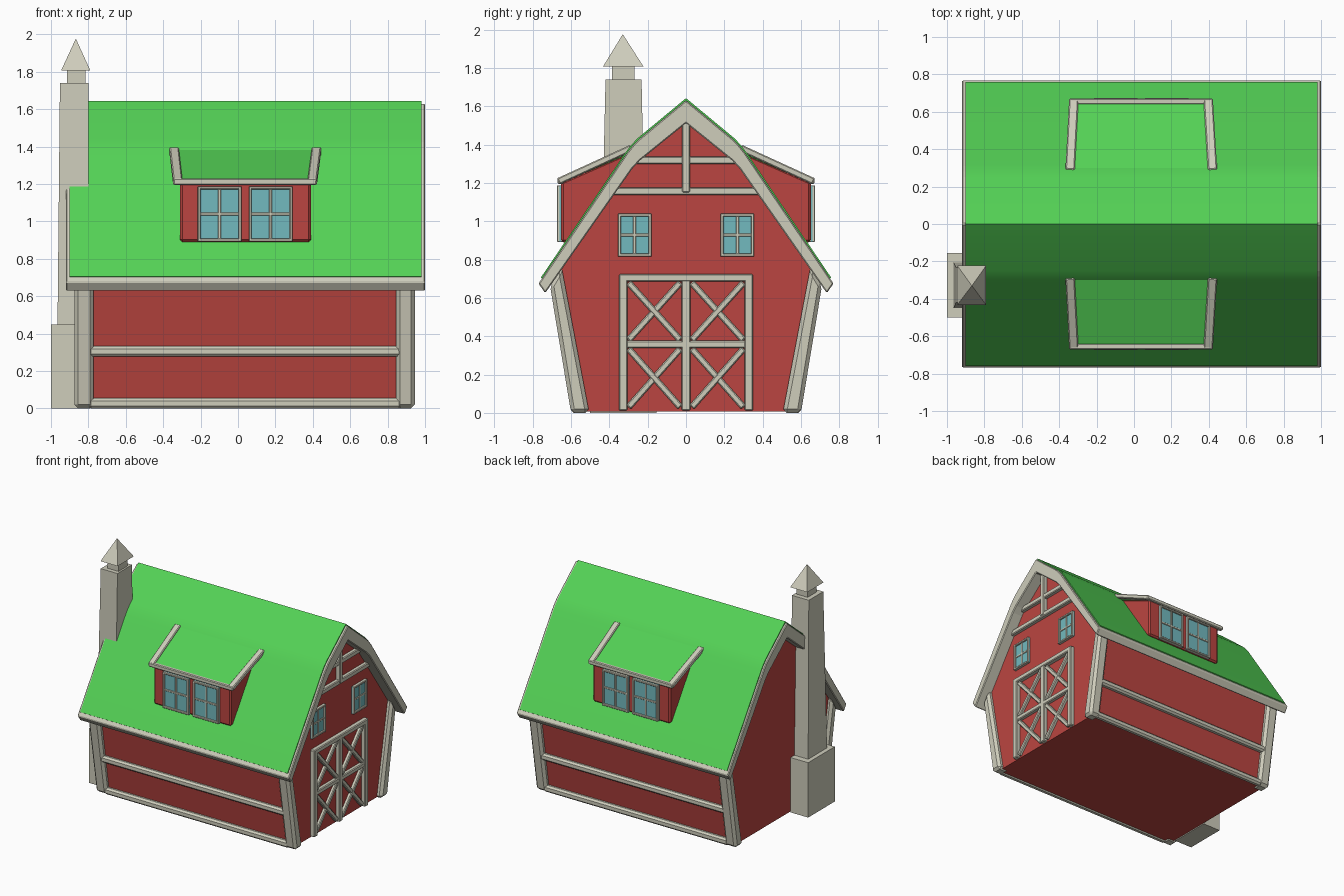
import bpy, bmesh, math
from mathutils import Vector

if "Cube" in bpy.data.objects:
    bpy.data.objects.remove(bpy.data.objects["Cube"])


def material(name, rgb):
    m = bpy.data.materials.new(name)
    m.diffuse_color = (*rgb, 1)
    m.use_nodes = True
    m.node_tree.nodes["Principled BSDF"].inputs["Base Color"].default_value = m.diffuse_color
    return m


RED = material("barn red", (0.50, 0.060, 0.052))
GREEN = material("roof green", (0.088, 0.64, 0.092))
TRIM = material("pale stone trim", (0.62, 0.61, 0.50))
GLASS = material("window blue", (0.17, 0.49, 0.52))


def finish(name, bm, mat, bevel=0.0, smooth=False):
    bmesh.ops.recalc_face_normals(bm, faces=bm.faces)
    me = bpy.data.meshes.new(name)
    bm.to_mesh(me)
    bm.free()
    me.materials.append(mat)
    ob = bpy.data.objects.new(name, me)
    bpy.context.collection.objects.link(ob)
    if bevel:
        mod = ob.modifiers.new("bevel", 'BEVEL')
        mod.width = bevel
        mod.segments = 1
    if smooth:
        bpy.context.view_layer.objects.active = ob
        ob.select_set(True)
        bpy.ops.object.shade_smooth_by_angle(angle=math.radians(30))
        ob.select_set(False)
    return ob


def prism(name, pts, x0, x1, mat, bevel=0.0, smooth=False):
    """Extrude a (y, z) outline along x."""
    bm = bmesh.new()
    face = bm.faces.new([bm.verts.new((x0, y, z)) for y, z in pts])
    ext = bmesh.ops.extrude_face_region(bm, geom=[face])
    verts = [v for v in ext["geom"] if isinstance(v, bmesh.types.BMVert)]
    bmesh.ops.translate(bm, verts=verts, vec=(x1 - x0, 0, 0))
    return finish(name, bm, mat, bevel, smooth)


def beam(name, a, b, normal, w, d, mat=TRIM, bevel=0.006):
    """Box along a-b, w wide across, d deep along the normal."""
    a, b, n = Vector(a), Vector(b), Vector(normal)
    along = (b - a).normalized()
    side = along.cross(n).normalized() * w / 2
    n = side.cross(along).normalized() * d / 2
    bm = bmesh.new()
    rings = [[bm.verts.new(p + side * i + n * j)
              for i, j in ((-1, -1), (1, -1), (1, 1), (-1, 1))] for p in (a, b)]
    bm.faces.new(rings[0])
    bm.faces.new(rings[1])
    for k in range(4):
        m = (k + 1) % 4
        bm.faces.new((rings[0][k], rings[0][m], rings[1][m], rings[1][k]))
    return finish(name, bm, mat, bevel)


def frustum(name, low, high, mat=TRIM):
    """Four-sided block between two rectangles (x0, x1, y0, y1, z)."""
    bm = bmesh.new()
    for x0, x1, y0, y1, z in (low, high):
        for x, y in ((x0, y0), (x1, y0), (x1, y1), (x0, y1)):
            bm.verts.new((x, y, z))
    bmesh.ops.convex_hull(bm, input=bm.verts[:])
    bmesh.ops.dissolve_limit(bm, angle_limit=0.01, verts=bm.verts[:], edges=bm.edges[:])
    return finish(name, bm, mat)


def window(name, c, u, n, w, h):
    """Glazed 2 x 2 window centred on c, spanning u and z, facing n."""
    c, u, n, up = Vector(c), Vector(u), Vector(n), Vector((0, 0, 1))
    beam(name + "_glass", c - up * h / 2, c + up * h / 2, n, w, 0.009, GLASS, 0)
    t = 0.016
    for k in (-1, 0, 1):
        p, q = u * k * (w - t) / 2, up * k * (h - t) / 2
        d = 0.02 if k == 0 else 0.036
        beam(name + "_upright", c + p - up * h / 2, c + p + up * h / 2, n, t, d, TRIM, 0.003)
        beam(name + "_crossbar", c + q - u * w / 2, c + q + u * w / 2, n, t, d, TRIM, 0.003)


def both(half):
    """Mirror a half outline that starts on the centre line."""
    return [(-y, z) for y, z in reversed(half)] + [p for p in half if p[0] > 0]


# Barn body
prism("barn_body", both([(0, 1.55), (0.275, 1.32), (0.68, 0.735), (0.565, 0.008)]) , -0.84, 0.905, RED)

# Roof slab in trim colour with a green covering
outer = [(0, 1.632), (0.25, 1.425), (0.28, 1.393), (0.31, 1.355), (0.77, 0.675)]
inner = [(0, 1.512), (0.24, 1.318), (0.28, 1.275), (0.735, 0.625)]
prism("roof_trim", both(outer) + [(y, z) for y, z in reversed(both(inner))], -0.92, 1.0, TRIM, 0.006)
cover = [(0, 1.643), (0.25, 1.436), (0.285, 1.40), (0.317, 1.358), (0.758, 0.706)]
under = [(0, 1.60), (0.25, 1.39), (0.30, 1.33), (0.735, 0.69)]
prism("roof_covering", both(cover) + list(reversed(both(under))), -0.902, 0.98, GREEN, 0, True)

# Corner posts and wall rails
for s in (-1, 1):
    for x0, x1 in ((-0.875, -0.772), (0.845, 0.945)):
        prism("corner_post", [(s * y, z) for y, z in
              ((0.505, 0), (0.60, 0), (0.71, 0.665), (0.65, 0.765))], x0, x1, TRIM, 0.02)
    for name, z in (("middle_rail", 0.305), ("bottom_rail", 0.027)):
        y = s * (0.572 + 0.158 * z)
        beam(name, (-0.80, y, z), (0.875, y, z), (0, s, 0), 0.055, 0.05, TRIM, 0.014)

# Gable timbers on the right end
X, N = 0.91, (1, 0, 0)
for y, z in ((0.41, 1.157), (0.28, 1.318)):
    beam("gable_beam", (X, -y, z), (X, y, z), N, 0.04, 0.05)
beam("gable_upright", (X, 0, 1.15), (X, 0, 1.54), N, 0.042, 0.06)

# Gable windows
for s in (-1, 1):
    window("gable_window", (X, s * 0.268, 0.928), (0, 1, 0), N, 0.175, 0.225)

# Double door with crossed braces
beam("door_top", (X, -0.35, 0.705), (X, 0.35, 0.705), N, 0.04, 0.06)
beam("door_middle", (X, -0.33, 0.358), (X, 0.33, 0.358), N, 0.038, 0.05)
beam("door_centre", (X, 0, 0.012), (X, 0, 0.70), N, 0.046, 0.055)
for s in (-1, 1):
    beam("door_side", (X, s * 0.328, 0.012), (X, s * 0.328, 0.72), N, 0.045, 0.06)
    for z0, z1 in ((0.03, 0.335), (0.38, 0.68)):
        beam("door_brace", (X, s * 0.03, z0), (X, s * 0.30, z1), N, 0.033, 0.04)
        beam("door_brace", (X, s * 0.03, z1), (X, s * 0.30, z0), N, 0.033, 0.036)

# Dormers on both slopes
for s in (-1, 1):
    prism("dormer_wall", [(s * y, z) for y, z in
          ((0.652, 0.89), (0.652, 1.205), (0.30, 1.36), (0.30, 0.89))], -0.31, 0.39, RED, 0.012)
    prism("dormer_roof", [(s * y, z) for y, z in
          ((0.66, 1.195), (0.66, 1.217), (0.28, 1.39), (0.28, 1.36))], -0.325, 0.40, GREEN)
    beam("dormer_eave", (-0.345, s * 0.655, 1.212), (0.42, s * 0.655, 1.212), (0, s, 0), 0.035, 0.032)
    for xa, xb in ((-0.322, -0.342), (0.397, 0.42)):
        beam("dormer_edge", (xa, s * 0.665, 1.209), (xb, s * 0.285, 1.383), (0, 0, 1), 0.05, 0.034)
    for x in (-0.098, 0.175):
        window("dormer_window", (x, s * 0.656, 1.04), (1, 0, 0), (0, s, 0), 0.235, 0.295)

# Chimney on the left end
frustum("chimney_base", (-1.0, -0.84, -0.50, -0.155, 0), (-1.0, -0.84, -0.50, -0.155, 0.45))
frustum("chimney_shaft", (-0.965, -0.80, -0.45, -0.205, 0.44), (-0.952, -0.80, -0.42, -0.232, 1.74))
frustum("chimney_neck", (-0.915, -0.815, -0.385, -0.27, 1.73), (-0.915, -0.815, -0.385, -0.27, 1.82))
frustum("chimney_cap", (-0.945, -0.79, -0.433, -0.222, 1.808), (-0.868, -0.866, -0.331, -0.329, 1.975))
